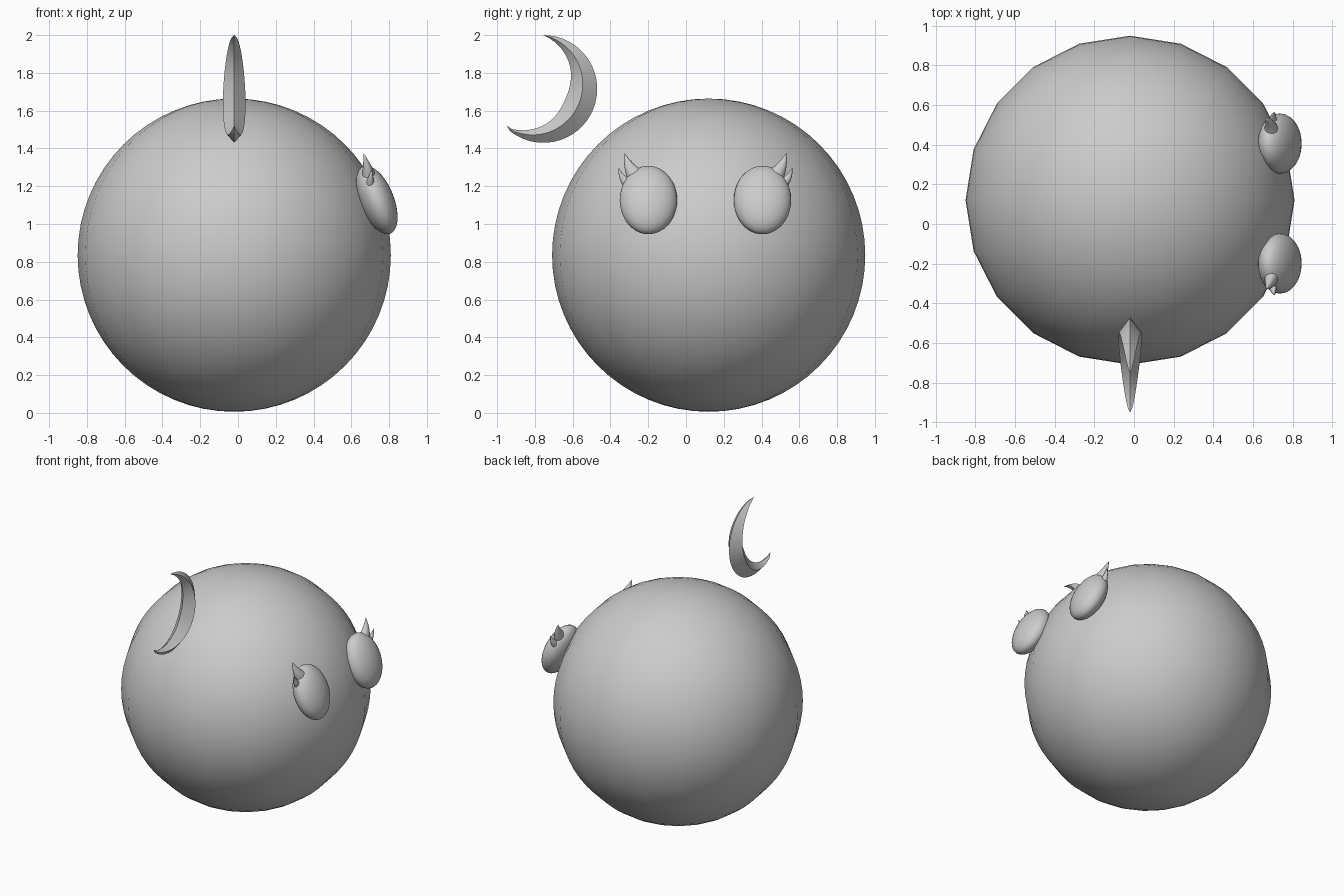
import bpy, bmesh, math
from mathutils import Vector

if "Cube" in bpy.data.objects:
    bpy.data.objects.remove(bpy.data.objects["Cube"])


def finish(bm, name, angle=40):
    bmesh.ops.recalc_face_normals(bm, faces=bm.faces)
    me = bpy.data.meshes.new(name)
    bm.to_mesh(me)
    bm.free()
    ob = bpy.data.objects.new(name, me)
    bpy.context.collection.objects.link(ob)
    bpy.ops.object.select_all(action='DESELECT')
    bpy.context.view_layer.objects.active = ob
    ob.select_set(True)
    bpy.ops.object.shade_smooth_by_angle(angle=math.radians(angle))
    return ob


def ellipsoid(name, centre, scale, segs, rings, tilt=0):
    bm = bmesh.new()
    bmesh.ops.create_uvsphere(bm, u_segments=segs, v_segments=rings, radius=1)
    ob = finish(bm, name)
    ob.location, ob.scale = centre, scale
    ob.rotation_euler = (0, tilt, 0)
    return ob


def skin(name, rings, start, end, angle):
    """Bridge rings of points and close them to a tip at each end."""
    bm = bmesh.new()
    loops = [[bm.verts.new(p) for p in r] for r in rings]
    n = len(loops[0])
    for a, b in zip(loops, loops[1:]):
        for i in range(n):
            bm.faces.new((a[i], a[(i + 1) % n], b[(i + 1) % n], b[i]))
    for tip, loop in ((start, loops[0]), (end, loops[-1])):
        v = bm.verts.new(tip)
        for i in range(n):
            bm.faces.new((v, loop[i], loop[(i + 1) % n]))
    return finish(bm, name, angle)


def lash(name, p0, p1, p2, radius, side):
    """Curved horn; side = 1 keeps it, -1 mirrors it to the other eye."""
    def flip(p):
        return Vector((p[0], MID + side * (p[1] - MID), p[2]))
    a, b, c = flip(p0), flip(p1), flip(p2)
    rings = []
    for k in range(8):
        t = k / 8
        p = a * (1 - t) ** 2 + b * 2 * t * (1 - t) + c * t * t
        d = ((b - a) * (1 - t) + (c - b) * t).normalized()
        u = d.cross(Vector((1, 0, 0))).normalized()
        w = d.cross(u)
        r = radius * (1 - t) ** 0.9
        rings.append([p + (u * math.cos(q) + w * math.sin(q) * 0.8) * r
                      for q in (i * math.tau / 12 for i in range(12))])
    skin(name, rings, a, c, 60)


# Round body
ellipsoid("body", (-0.02, 0.12, 0.835), (0.829,) * 3, 20, 32)

# Eyes with two lashes each, mirrored about the plane y = MID
MID = 0.103
for label, side in (("left", 1), ("right", -1)):
    ellipsoid(label + "_eye", (0.735, MID - side * 0.302, 1.127),
              (0.09, 0.152, 0.192), 32, 20, math.radians(-21.9))
    lash(label + "_large_lash", (0.695, -0.245, 1.23), (0.69, -0.305, 1.29),
         (0.665, -0.325, 1.375), 0.058, side)
    lash(label + "_small_lash", (0.70, -0.295, 1.205), (0.70, -0.342, 1.235),
         (0.71, -0.357, 1.298), 0.034, side)

# Floating crescent with a diamond cross-section
CY, CZ, R = -0.755, 1.715, 0.285


def on_arc(t, r, x=0):
    a = math.radians(90 - 225 * t)
    return Vector((-0.02 + x, CY + r * math.cos(a), CZ + r * math.sin(a)))


STEPS = 32
sections = []
for k in range(1, STEPS):
    t = k / STEPS
    s = math.sin(math.pi * t)
    thick, half = 0.157 * s, 0.06 * s ** 0.7
    sections.append([on_arc(t, R), on_arc(t, R - thick * 0.52, half),
                     on_arc(t, R - thick), on_arc(t, R - thick * 0.52, -half)])
skin("crescent", sections, on_arc(0, R), on_arc(1, R - 0.01), 35)
